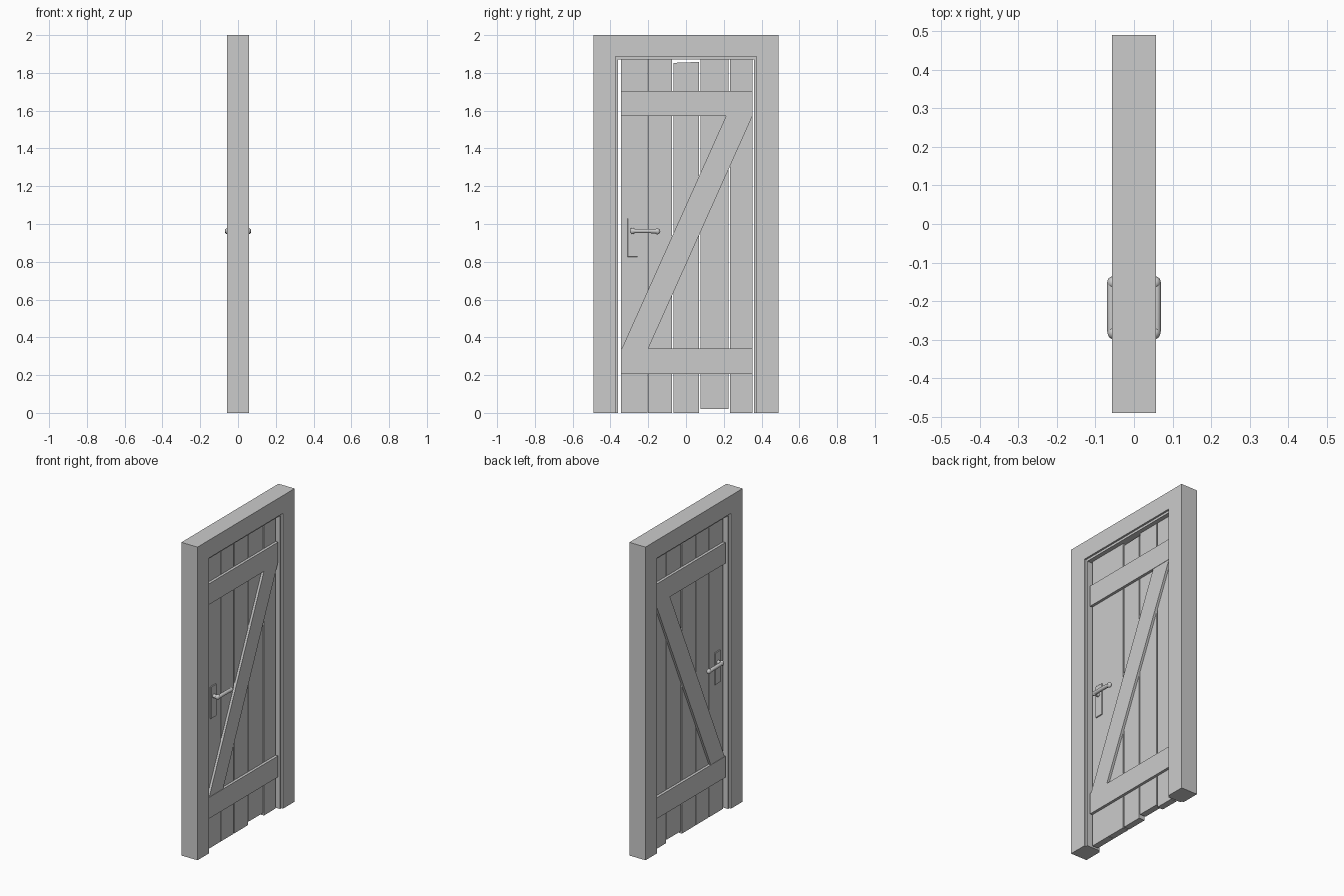
import bpy
import bmesh
import math
from mathutils import Vector

cube = bpy.data.objects.get("Cube")
if cube:
    bpy.data.objects.remove(cube, do_unlink=True)

grey = bpy.data.materials.new("plain grey")
grey.use_nodes = True
grey.diffuse_color = (0.6, 0.6, 0.6, 1)
grey.node_tree.nodes["Principled BSDF"].inputs["Base Color"].default_value = grey.diffuse_color


def prism(name, outline, x0, x1, bevel=0):
    """Extrude a (y, z) outline from x0 to x1."""
    bm = bmesh.new()
    face = bm.faces.new([bm.verts.new((x0, y, z)) for y, z in outline])
    moved = bmesh.ops.extrude_face_region(bm, geom=[face])["geom"]
    bmesh.ops.translate(bm, vec=(x1 - x0, 0, 0),
                        verts=[v for v in moved if isinstance(v, bmesh.types.BMVert)])
    bmesh.ops.recalc_face_normals(bm, faces=bm.faces)
    mesh = bpy.data.meshes.new(name)
    bm.to_mesh(mesh)
    bm.free()
    mesh.materials.append(grey)
    obj = bpy.data.objects.new(name, mesh)
    bpy.context.collection.objects.link(obj)
    if bevel:
        mod = obj.modifiers.new("Bevel", "BEVEL")
        mod.width = bevel
        mod.segments = 1
    return obj


def board(name, y0, y1, z0, z1, x0, x1, bevel=0):
    return prism(name, [(y0, z0), (y1, z0), (y1, z1), (y0, z1)], x0, x1, bevel)


def arch(outer, top, inner, inner_top):
    """Outline of two jambs joined by a header."""
    return [(-outer, 0), (-outer, top), (outer, top), (outer, 0),
            (inner, 0), (inner, inner_top), (-inner, inner_top), (-inner, 0)]


def rod(name, points, radius):
    """Round bar with rounded corners along a path."""
    curve = bpy.data.curves.new(name, "CURVE")
    curve.dimensions = "3D"
    curve.bevel_depth = radius
    curve.bevel_resolution = 3
    curve.use_fill_caps = True
    spline = curve.splines.new("POLY")
    spline.points.add(len(points) - 1)
    for p, co in zip(spline.points, points):
        p.co = (*co, 1)
    curve.materials.append(grey)
    obj = bpy.data.objects.new(name, curve)
    bpy.context.collection.objects.link(obj)
    return obj


# Frame with a slim stop running round the opening
prism("door_frame", arch(0.49, 2.0, 0.372, 1.886), -0.057, 0.057)
prism("frame_stop", arch(0.373, 1.887, 0.36, 1.872), -0.045, 0.045)

# Uneven vertical planks: left, right, bottom, top at left, top at right
planks = [(-0.345, -0.204, 0, 1.87, 1.87), (-0.201, -0.073, 0, 1.87, 1.87),
          (-0.065, 0.07, 0, 1.853, 1.858), (0.078, 0.224, 0.02, 1.87, 1.87),
          (0.232, 0.352, 0, 1.87, 1.87)]
for i, (y0, y1, z0, za, zb) in enumerate(planks):
    prism(f"plank_{i + 1}", [(y0, z0), (y1, z0), (y1, zb), (y0, za)], -0.02, 0.02)

# Battens, brace and handle on both faces
for side, label in ((1, "left"), (-1, "right")):
    inner, outer = 0.019 * side, 0.037 * side
    board(f"lower_batten_{label}", -0.345, 0.352, 0.205, 0.34, inner, outer)
    board(f"upper_batten_{label}", -0.345, 0.352, 1.572, 1.705, inner, outer)
    prism(f"diagonal_brace_{label}",
          [(-0.34, 0.34), (-0.2, 0.34), (0.352, 1.572), (0.212, 1.572)],
          inner, 0.035 * side)
    board(f"handle_plate_{label}", -0.31, -0.256, 0.825, 1.03, inner, 0.027 * side, 0.002)

    # Lever: stem out of the plate, short bend, then the grip
    z = 0.963
    stem = [(0.022 * side, -0.283, z), (0.05 * side, -0.283, z)]
    bend = []
    for k in range(1, 5):
        a = math.radians(90 * k / 4)
        bend.append((side * (0.05 + 0.008 * math.sin(a)), -0.275 - 0.008 * math.cos(a), z))
    grip = [(0.058 * side, -0.2, z), (0.058 * side, -0.15, z - 0.002)]
    rod(f"handle_lever_{label}", stem + bend + grip, 0.012)

    # Rounded ends of the lever
    for end, centre, r in (("tip", (0.056 * side, -0.152, z - 0.002), 0.016),
                           ("knuckle", (0.055 * side, -0.282, z), 0.016)):
        bpy.ops.mesh.primitive_uv_sphere_add(segments=16, ring_count=8, radius=r,
                                             location=Vector(centre))
        ball = bpy.context.object
        ball.name = f"lever_{end}_{label}"
        ball.scale.x = 0.85
        ball.data.materials.append(grey)
        bpy.ops.object.shade_smooth_by_angle()
